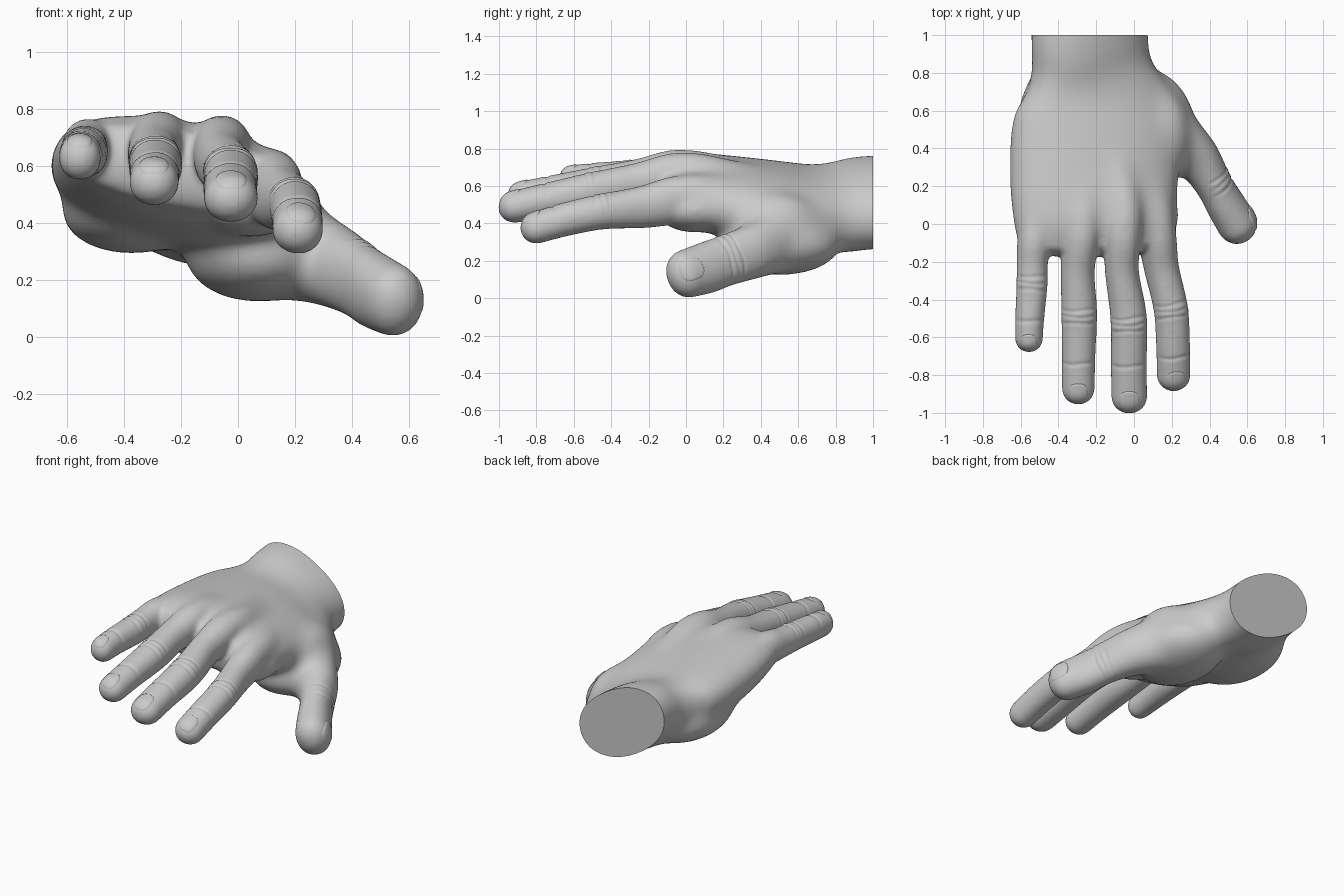
import bpy, bmesh, math
from mathutils import Vector, Matrix
from mathutils.bvhtree import BVHTree

if "Cube" in bpy.data.objects:
    bpy.data.objects.remove(bpy.data.objects["Cube"])

body = bmesh.new()


def dense(rows, steps=6):
    """Catmull-Rom interpolation of rows of numbers."""
    out = []
    for i in range(len(rows) - 1):
        a, b, c, d = (rows[max(i - 1, 0)], rows[i], rows[i + 1], rows[min(i + 2, len(rows) - 1)])
        for s in range(steps):
            t = s / steps
            out.append([0.5 * (2 * q + (r - p) * t + (2 * p - 5 * q + 4 * r - w) * t * t
                               + (3 * q - p - 3 * r + w) * t ** 3)
                        for p, q, r, w in zip(a, b, c, d)])
    return out + [list(rows[-1])]


def tube(rows, dome, power=2.1, n=28):
    """Loft of rows (x, y, z, half width, half height, tilt) with a domed end; returns frames."""
    rows = dense(rows)
    pts = [Vector(r[:3]) for r in rows]
    rings, frames = [], []

    def ring(c, side, up, rw, rh):
        vs = []
        for k in range(n):
            a = 2 * math.pi * k / n
            ca, sa = math.cos(a), math.sin(a)
            u = math.copysign(abs(ca) ** (2 / power), ca) * rw
            v = math.copysign(abs(sa) ** (2 / power), sa) * rh
            vs.append(body.verts.new(c + side * u + up * v))
        rings.append(vs)

    for i, r in enumerate(rows):
        d = (pts[min(i + 1, len(pts) - 1)] - pts[max(i - 1, 0)]).normalized()
        t = math.radians(r[5])
        side = d.cross(Vector((math.sin(t), 0, math.cos(t)))).normalized()
        up = side.cross(d)
        frames.append((pts[i], d, up, side))
        ring(pts[i], side, up, r[3], r[4])
    for k in range(1, 7):
        t = k * math.pi / 2 / 6.4
        ring(pts[-1] + d * dome * math.sin(t), side, up, r[3] * math.cos(t), r[4] * math.cos(t))
    for a, b in zip(rings, rings[1:]):
        for k in range(n):
            body.faces.new((a[k], a[(k + 1) % n], b[(k + 1) % n], b[k]))
    body.faces.new(rings[0])
    body.faces.new(rings[-1])
    return frames


def bump(center, radii):
    m = Matrix.Translation(center) @ Matrix.Diagonal((*radii, 1))
    bmesh.ops.create_uvsphere(body, u_segments=32, v_segments=20, radius=1, matrix=m)


# Wrist and palm
tube([(-.235, 1.2, .515, .34, .208, 30), (-.235, .95, .51, .338, .206, 30),
      (-.225, .82, .485, .345, .205, 26), (-.205, .66, .49, .415, .188, 18),
      (-.207, .5, .512, .457, .195, 13), (-.213, .25, .542, .46, .20, 11),
      (-.21, .02, .58, .437, .18, 11), (-.205, -.1, .59, .405, .14, 11)], .075, 2.2)
# Thumb-side pad, little-finger-side pad, web beside the thumb, pad under the knuckles
bump((.07, .50, .285), (.26, .33, .165))
bump((-.375, .53, .44), (.25, .36, .15))
bump((.15, .47, .42), (.15, .24, .15))
bump((.04, .05, .47), (.2, .2, .12))

# Digits: rows of x, y, z, half width, half height, tilt
pinky = [(-.44, .38, .59, .09, .09, 0), (-.49, .1, .65, .10, .10, 0), (-.525, -.08, .662, .092, .105, 0),
         (-.538, -.2, .655, .083, .094, 0), (-.54, -.32, .648, .083, .088, 0),
         (-.552, -.5, .64, .077, .084, 0), (-.556, -.61, .63, .074, .08, 0)]
ring_f = [(-.24, .45, .59, .09, .1, 0), (-.27, .12, .68, .10, .10, 0), (-.28, -.06, .685, .1, .108, 0),
          (-.298, -.25, .645, .09, .1, 0), (-.29, -.47, .608, .095, .096, 0),
          (-.293, -.7, .573, .089, .087, 0), (-.295, -.875, .543, .087, .082, 0)]
middle = [(-.13, .45, .59, .09, .1, 0), (-.06, .12, .67, .10, .10, 0), (-.06, -.06, .668, .1, .108, 0),
          (-.064, -.25, .62, .09, .105, 0), (-.028, -.5, .573, .097, .1, 0),
          (-.028, -.75, .523, .095, .092, 0), (-.025, -.915, .488, .096, .086, 0)]
index = [(-.02, .45, .53, .09, .1, 10), (.09, .12, .54, .11, .125, 10), (.12, -.06, .522, .103, .13, 10),
         (.145, -.23, .487, .092, .114, 10), (.195, -.45, .462, .091, .095, 10),
         (.207, -.65, .42, .09, .09, 10), (.21, -.80, .376, .09, .085, 10)]
thumb = [(-.03, .86, .43, .08, .12, 0), (.08, .64, .355, .155, .19, 0), (.2, .48, .305, .155, .18, 0),
         (.33, .35, .247, .125, .152, 0), (.42, .21, .2, .1, .137, -5), (.48, .11, .163, .103, .138, -10),
         (.545, .003, .13, .107, .13, -12)]

# name: rows, dome length, joint y positions, nail half width, nail half length
digits = {"little": (pinky, .07, (-.31, -.51), .045, .045),
          "ring": (ring_f, .082, (-.48, -.73), .052, .056),
          "middle": (middle, .09, (-.52, -.74), .055, .06),
          "index": (index, .087, (-.45, -.69), .052, .056),
          "thumb": (thumb, .108, (.22,), .062, .066)}
joints, nails = [], []
for name, (rows, dome, ys, nw, nl) in digits.items():
    frames = tube(rows, dome)

    def turned(f):
        """Turns the thumb's back outward; fingers keep theirs upward."""
        c, d, up, side = f
        if name == "thumb":
            up = Vector((.85, .42, .3))
            up = (up - d * up.dot(d)).normalized()
            side = d.cross(up)
        return c, d, up, side

    for j, y in enumerate(ys):
        c, d, up, side = turned(min(frames, key=lambda q: abs(q[0].y - y)))
        c = c + d * ((y - c.y) / d.y)
        joints.append((c, d, up, side, (-.034, 0, .034) if j == 0 else (0,)))
    nails.append((name, turned(frames[-1]), nw, nl))

# Fuse everything into one smooth skin
bmesh.ops.recalc_face_normals(body, faces=body.faces)
mesh = bpy.data.meshes.new("hand")
body.to_mesh(mesh)
body.free()
hand = bpy.data.objects.new("hand", mesh)
bpy.context.collection.objects.link(hand)
bpy.context.view_layer.objects.active = hand
hand.select_set(True)
rm = hand.modifiers.new("fuse", 'REMESH')
rm.mode = 'VOXEL'
rm.voxel_size = .0095
bpy.ops.object.modifier_apply(modifier="fuse")

# Soften: lightly everywhere, strongly over palm and thumb root
group = hand.vertex_groups.new(name="palm")
for v in hand.data.vertices:
    w = min(1, max(0, (v.co.y + .08) / .33)) * min(1, max(0, (.42 - v.co.x) / .14))
    if w > 0:
        group.add([v.index], w, 'REPLACE')
for label, count, vg in (("soften", 25, ""), ("blend", 260, "palm")):
    sm = hand.modifiers.new(label, 'SMOOTH')
    sm.factor = .5
    sm.iterations = count
    sm.vertex_group = vg
    bpy.ops.object.modifier_apply(modifier=label)

# Knuckle swelling and skin creases
bm = bmesh.new()
bm.from_mesh(hand.data)
bm.normal_update()
moves = []
for v in bm.verts:
    for c, d, up, side, offs in joints:
        rel = v.co - c
        if rel.length > .16 or abs(rel.dot(side)) > .14:
            continue
        h = rel.dot(up) / .07
        if h <= 0:
            continue
        a, s = rel.dot(d), rel.dot(side)
        amt = .005 * math.exp(-(a / .045) ** 2) if len(offs) > 1 else 0
        for k, o in enumerate(offs):
            amt -= .005 * math.exp(-((a - o - .004 * math.sin(35 * s + k * 2)) / .009) ** 2)
        moves.append((v, v.normal * amt * min(1, h)))
for v, m in moves:
    v.co += m

# Flat cut at the wrist
bmesh.ops.bisect_plane(bm, geom=bm.verts[:] + bm.edges[:] + bm.faces[:],
                       plane_co=(0, 1, 0), plane_no=(0, 1, 0), clear_outer=True)
bmesh.ops.edgeloop_fill(bm, edges=[e for e in bm.edges if e.is_boundary])
bmesh.ops.recalc_face_normals(bm, faces=bm.faces)
bm.to_mesh(hand.data)
tree = BVHTree.FromBMesh(bm)
bm.free()
bpy.ops.object.shade_smooth_by_angle(angle=math.radians(50))

# Nails: rounded plates laid on the finger ends, with rims sunk into the skin
for name, (c, d, up, side), nw, nl in nails:
    c = c + d * .012
    nb = bmesh.new()
    rings = []
    for r in (.15, .35, .55, .75, .9, .97, 1.06):
        vs = []
        for k in range(32):
            a = 2 * math.pi * k / 32
            ca, sa = math.cos(a), math.sin(a)
            u = math.copysign(abs(ca) ** .75, ca) * nw * r
            w = math.copysign(abs(sa) ** .75, sa) * nl * r
            p = c + side * u + d * w
            hit = tree.ray_cast(p + up * .3, -up)[0] or p
            vs.append(nb.verts.new(hit + up * (.004 if r < .95 else .002 if r < 1 else -.008)))
        rings.append(vs)
    nb.faces.new(rings[0])
    for a, b in zip(rings, rings[1:]):
        for k in range(32):
            nb.faces.new((a[k], b[k], b[(k + 1) % 32], a[(k + 1) % 32]))
    bmesh.ops.recalc_face_normals(nb, faces=nb.faces)
    if sum(f.normal.dot(up) for f in nb.faces) < 0:
        bmesh.ops.reverse_faces(nb, faces=nb.faces)
    me = bpy.data.meshes.new(name + "_nail")
    nb.to_mesh(me)
    nb.free()
    me.shade_smooth()
    bpy.context.collection.objects.link(bpy.data.objects.new(name + "_nail", me))
